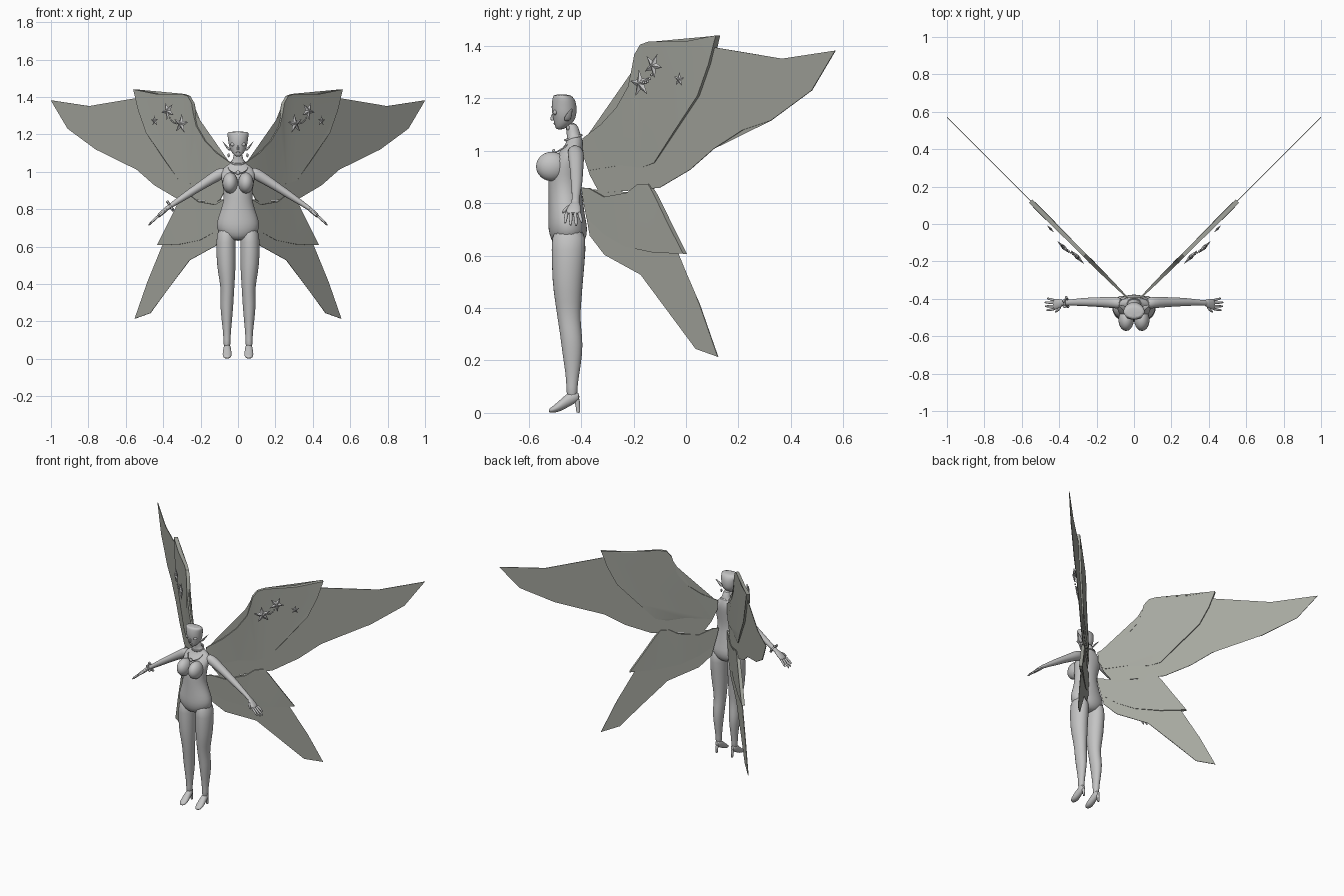
import bpy, bmesh, math
from mathutils import Vector, Matrix


def material(name, rgb):
    m = bpy.data.materials.new(name)
    m.diffuse_color = (*rgb, 1)
    return m


BODY = material("body grey", (0.55, 0.55, 0.55))
WING = material("wing grey green", (0.38, 0.39, 0.35))
X, Y, Z = Vector((1, 0, 0)), Vector((0, 1, 0)), Vector((0, 0, 1))


def finish(name, bm, mat=BODY, mirror=True, subsurf=0, angle=40):
    bmesh.ops.recalc_face_normals(bm, faces=bm.faces)
    me = bpy.data.meshes.new(name)
    bm.to_mesh(me)
    bm.free()
    ob = bpy.data.objects.new(name, me)
    bpy.context.collection.objects.link(ob)
    me.materials.append(mat)
    bpy.ops.object.select_all(action='DESELECT')
    ob.select_set(True)
    bpy.context.view_layer.objects.active = ob
    if angle:
        bpy.ops.object.shade_smooth_by_angle(angle=math.radians(angle))
    if subsurf:
        ob.modifiers.new("smooth", 'SUBSURF').levels = subsurf
        ob.modifiers["smooth"].render_levels = subsurf
    if mirror:
        ob.modifiers.new("mirror", 'MIRROR').use_mirror_merge = False
    return ob


def add_loft(bm, rows, u, v, n=14):
    """Elliptical rings (x, y, z, radius along u, radius along v), capped."""
    rings = []
    for x, y, z, ru, rv in rows:
        c = Vector((x, y, z))
        rings.append([bm.verts.new(c + u * ru * math.cos(a) + v * rv * math.sin(a))
                      for a in (2 * math.pi * i / n for i in range(n))])
    for a, b in zip(rings, rings[1:]):
        for i in range(n):
            bm.faces.new((a[i], a[(i + 1) % n], b[(i + 1) % n], b[i]))
    bm.faces.new(rings[0])
    bm.faces.new(rings[-1])


def loft(name, rows, u=X, v=Y, mirror=True, n=14):
    bm = bmesh.new()
    add_loft(bm, rows, u, v, n)
    return finish(name, bm, mirror=mirror, subsurf=1, angle=60)


def ball(name, c, r, mirror=True, seg=16):
    bm = bmesh.new()
    mat = Matrix.Translation(c) @ Matrix.Diagonal((*r, 1))
    bmesh.ops.create_uvsphere(bm, u_segments=seg, v_segments=seg // 2 + 2, radius=1, matrix=mat)
    return finish(name, bm, mirror=mirror, angle=60)


def ring(name, c, u, v, ru, rv, r, mirror=False):
    """Thin elliptical band lying in the plane of u and v."""
    bm = bmesh.new()
    n, m = 28, 6
    w = u.cross(v)
    vs = []
    for i in range(n):
        a = 2 * math.pi * i / n
        d = u * ru * math.cos(a) + v * rv * math.sin(a)
        vs.append([bm.verts.new(Vector(c) + d + r * (d.normalized() * math.cos(b) + w * math.sin(b)))
                   for b in (2 * math.pi * k / m for k in range(m))])
    for i in range(n):
        for k in range(m):
            p, q = vs[i], vs[(i + 1) % n]
            bm.faces.new((p[k], q[k], q[(k + 1) % m], p[(k + 1) % m]))
    return finish(name, bm, mirror=mirror, angle=60)


# Torso and neck: z, centre y, half width, half depth
torso = [(.63, -.45, .03, .04), (.655, -.449, .095, .066), (.70, -.45, .118, .077), (.745, -.455, .112, .071),
         (.80, -.458, .09, .067), (.86, -.463, .075, .062), (.91, -.462, .08, .064), (.96, -.453, .09, .06),
         (1.0, -.435, .094, .046), (1.025, -.425, .075, .034), (1.045, -.425, .04, .029),
         (1.07, -.43, .025, .025), (1.11, -.44, .023, .024)]
loft("torso", [(0, y, z, a, b) for z, y, a, b in torso], mirror=False, n=20)
ball("breast", (.042, -.512, .94), (.041, .06, .056), seg=20)

# Head with flat crown
head = [(1.08, -.482, .012, .012), (1.094, -.474, .027, .027), (1.115, -.464, .041, .041), (1.14, -.464, .05, .047),
        (1.165, -.465, .053, .049), (1.19, -.466, .057, .046), (1.207, -.47, .058, .038), (1.215, -.475, .053, .028)]
loft("head", [(0, y, z, a, b) for z, y, a, b in head], mirror=False, n=18)
loft("nose", [(0, -.508, 1.115, .008, .006), (0, -.513, 1.12, .006, .008), (0, -.506, 1.145, .003, .004)],
     mirror=False, n=8)
loft("lips", [(0, -.498, 1.098, .008, .005), (0, -.5, 1.103, .013, .006), (0, -.5, 1.108, .008, .004)],
     mirror=False, n=10)
ball("eye", (.028, -.499, 1.146), (.014, .008, .01), seg=12)
loft("ear", [(.044, -.455, 1.112, .008, .012), (.055, -.45, 1.128, .009, .015),
             (.068, -.443, 1.145, .005, .01), (.084, -.435, 1.163, .001, .002)], n=10)
ball("earring", (.05, -.45, 1.088), (.006, .006, .011), seg=8)

# Legs, shoes and heels
loft("leg", [(.06, -.448, .71, .048, .066), (.065, -.447, .63, .055, .068), (.063, -.452, .50, .052, .06),
             (.058, -.449, .42, .042, .051), (.056, -.447, .36, .036, .044), (.06, -.437, .29, .036, .043),
             (.06, -.433, .23, .031, .04), (.059, -.433, .15, .022, .027), (.059, -.435, .10, .019, .021),
             (.059, -.435, .055, .019, .022)])
loft("shoe", [(.058, -.405, .062, .011, .013), (.058, -.43, .06, .02, .028), (.058, -.455, .046, .022, .028),
              (.058, -.485, .024, .026, .022), (.058, -.51, .012, .023, .012), (.058, -.524, .008, .011, .007)],
     X, Z, n=12)
loft("heel", [(.058, -.418, .06, .013, .015), (.058, -.413, .03, .008, .009), (.058, -.411, .006, .007, .008),
              (.058, -.411, 0, .007, .008)], n=8)

# Arms: rings square to the slope of the arm
across = Vector((.55, 0, .835))
loft("arm", [(.06, -.425, 1.005, .026, .026), (.095, -.42, .99, .033, .033), (.15, -.418, .956, .029, .028),
             (.225, -.417, .908, .024, .022), (.27, -.417, .878, .023, .021), (.33, -.419, .838, .017, .015),
             (.375, -.421, .808, .014, .012), (.395, -.424, .792, .019, .012)], Y, across)

# Hand: palm, four fingers and thumb
bm = bmesh.new()
slope = Vector((.68, 0, .73))
add_loft(bm, [(.375, -.421, .808, .014, .011), (.395, -.425, .79, .025, .013), (.42, -.43, .768, .031, .011),
              (.432, -.431, .757, .029, .009)], Y, slope, 10)
for i in range(4):
    y0, y1 = -.408 - .0155 * i, -.398 - .021 * i
    e = (.466, .478, .476, .468)[i]
    add_loft(bm, [(.42, y0, .768, .008, .008), (.446, (y0 + y1) / 2, .746, .0075, .0075),
                  (e - .006, y1, .732 - (e - .466), .006, .006), (e, y1, .725 - (e - .466), .003, .003)], Y, slope, 8)
add_loft(bm, [(.39, -.44, .792, .009, .009), (.405, -.46, .778, .009, .008), (.425, -.472, .76, .005, .005)],
         Y, slope, 8)
finish("hand", bm, subsurf=1, angle=60)

# Jewellery
ring("choker", (0, -.43, 1.05), X, Vector((0, .95, .3)), .036, .032, .005)
ring("necklace", (0, -.45, 1.022), X, Vector((0, .85, .53)), .05, .058, .003)
ball("pendant", (0, -.505, .995), (.012, .007, .012), mirror=False, seg=8)
ring("bracelet", (-.362, -.42, .817), Y, Vector((-.55, 0, .835)), .021, .02, .006)
for i in range(5):
    a = 2 * math.pi * i / 5
    p = Vector((-.362, -.42, .817)) + .027 * (Y * math.cos(a) + Vector((-.55, 0, .835)) * math.sin(a))
    ball("bracelet_bead", p, (.008, .008, .008), mirror=False, seg=8)

# Wings: s runs outward along the diagonal plane, t is the half thickness
NORMAL = Vector((1, -1, 0)).normalized()


def on_wing(s, z, off=0):
    return Vector((s, s - .43, z)) + NORMAL * off


def wing_plate(name, pts, default_t):
    bm = bmesh.new()
    sides = [[bm.verts.new(on_wing(p[0], p[1], k * (p[2] if len(p) > 2 else default_t))) for p in pts]
             for k in (1, -1)]
    caps = [bm.faces.new(s) for s in sides]
    n = len(pts)
    for i in range(n):
        j = (i + 1) % n
        bm.faces.new((sides[0][i], sides[0][j], sides[1][j], sides[1][i]))
    bmesh.ops.triangulate(bm, faces=caps)
    return finish(name, bm, WING, angle=30)


wing_plate("upper_wing_sheet", [
    (.04, 1.04), (.11, 1.095), (.17, 1.16), (.24, 1.25), (.27, 1.37), (.42, 1.40), (.54, 1.394), (.796, 1.351),
    (1.0, 1.382), (.91, 1.23), (.754, 1.115), (.648, 1.08), (.537, 1.008), (.445, .927), (.33, .859),
    (.255, .851), (.113, .84), (.095, .85), (.064, .908), (.04, .98)], .002)
wing_plate("upper_wing_fore_layer", [
    (.037, 1.046, .004), (.11, 1.10, .008), (.17, 1.164, .01), (.216, 1.244, .011), (.232, 1.317, .012),
    (.24, 1.366, .011), (.262, 1.405, .01), (.293, 1.416, .01), (.43, 1.416, .013), (.552, 1.44, .012),
    (.525, 1.33, .014), (.483, 1.21, .014), (.39, 1.07, .012), (.312, .954, .006), (.26, .935, .0025),
    (.18, .944, .003), (.064, .925, .005), (.04, .98, .004)], .01)
wing_plate("lower_wing_sheet", [
    (.036, .855), (.12, .82), (.20, .835), (.255, .86), (.30, .835), (.35, .737), (.39, .607), (.483, .412),
    (.552, .214), (.468, .244), (.388, .355), (.258, .527), (.12, .603), (.064, .676), (.052, .744),
    (.04, .81)], .002)
wing_plate("lower_wing_fore_layer", [
    (.033, .859, .004), (.06, .858, .005), (.12, .824, .006), (.21, .84, .008), (.25, .872, .008),
    (.29, .874, .008), (.315, .832, .01), (.361, .737, .011), (.426, .607, .01), (.312, .611, .008),
    (.20, .634, .005), (.12, .68, .003), (.052, .744, .003), (.04, .81, .004)], .008)


# Puffed five-pointed stars floating before each upper wing, joined by a chain
def star(name, s, z, off, r, turn):
    bm = bmesh.new()
    tang = Vector((1, 1, 0)).normalized()
    c = on_wing(s, z, off)
    rim = []
    for i in range(10):
        a = turn + math.pi * i / 5
        k = r if i % 2 == 0 else r * .4
        rim.append(bm.verts.new(c + k * (tang * math.cos(a) + Z * math.sin(a))))
    for h in (.22, -.22):
        tip = bm.verts.new(c + NORMAL * r * h)
        for i in range(10):
            bm.faces.new((tip, rim[i], rim[(i + 1) % 10]))
    finish(name, bm, angle=0)


star("large_star", .28, 1.256, .035, .055, 1.7)
star("middle_star", .34, 1.325, .05, .05, 1.1)
star("small_star", .425, 1.272, .03, .029, 1.5)
bm = bmesh.new()
for i in range(7):
    f = i / 6
    p = on_wing(.29 + .05 * f, 1.262 + .045 * f - .02 * math.sin(math.pi * f), .04 + .008 * f)
    bmesh.ops.create_icosphere(bm, subdivisions=1, radius=.006, matrix=Matrix.Translation(p))
finish("star_chain", bm, angle=60)
